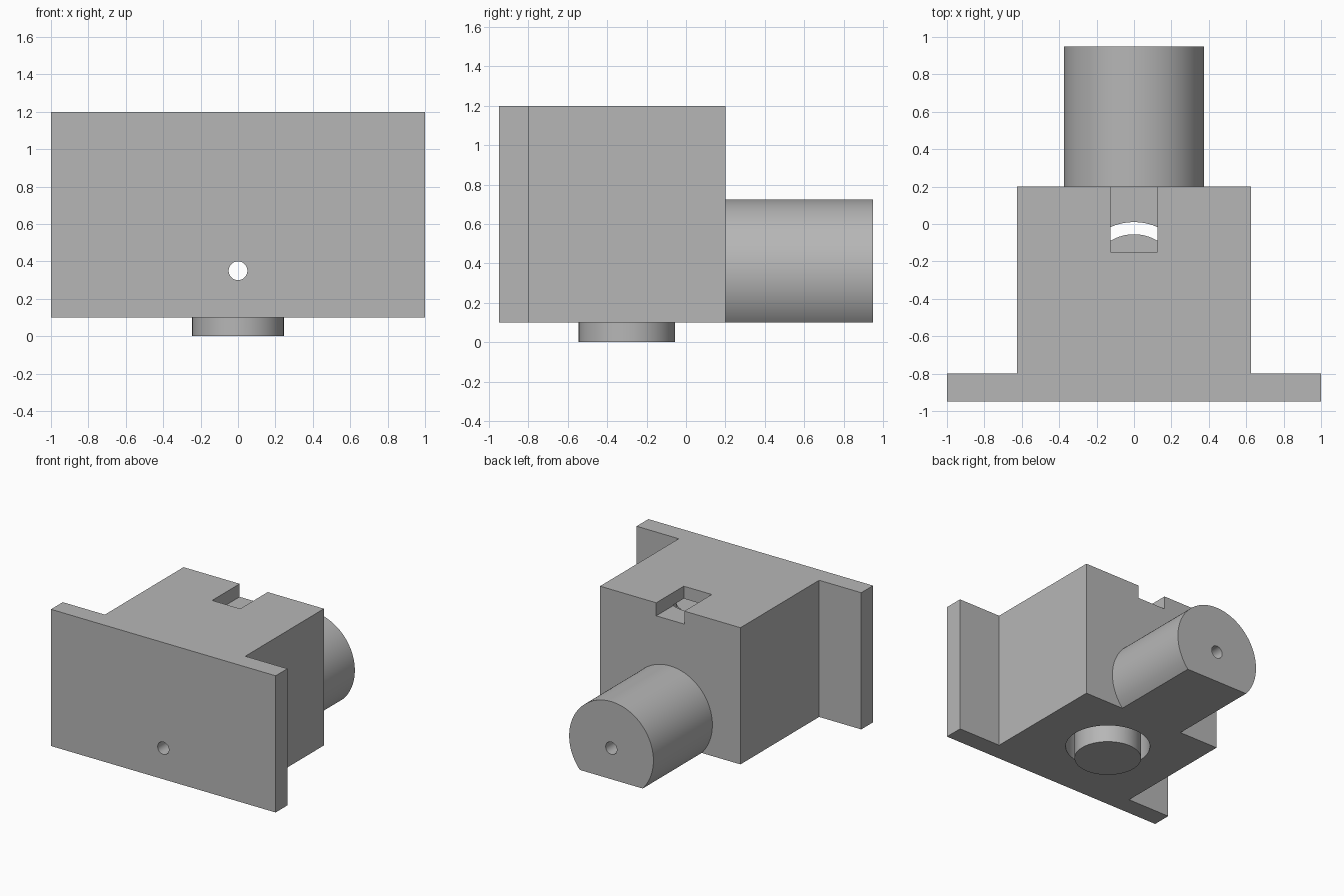
import bpy, bmesh, math
from mathutils import Matrix, Vector

cube = bpy.data.objects.get("Cube")
if cube:
    bpy.data.objects.remove(cube, do_unlink=True)

grey = bpy.data.materials.new("plain grey")
grey.use_nodes = True
colour = (0.47, 0.47, 0.47, 1)
grey.diffuse_color = colour
grey.node_tree.nodes["Principled BSDF"].inputs["Base Color"].default_value = colour

FLOOR, TOP, BACK = 0.1, 1.2, 0.2
AXIS_Z, BORE_R = 0.35, 0.05
PLUG_Y = -0.3


def prism(name, outline, direction):
    """Extrude a closed outline of 3D points along a direction."""
    bm = bmesh.new()
    face = bm.faces.new([bm.verts.new(p) for p in outline])
    moved = bmesh.ops.extrude_face_region(bm, geom=[face])["geom"]
    bmesh.ops.translate(bm, vec=Vector(direction),
                        verts=[v for v in moved if isinstance(v, bmesh.types.BMVert)])
    bmesh.ops.recalc_face_normals(bm, faces=bm.faces)
    mesh = bpy.data.meshes.new(name)
    bm.to_mesh(mesh)
    bm.free()
    mesh.materials.append(grey)
    obj = bpy.data.objects.new(name, mesh)
    bpy.context.collection.objects.link(obj)
    return obj


def upright(name, radius, z0, z1):
    """Vertical cylinder on the plug axis."""
    ring = [(radius * math.cos(a), PLUG_Y + radius * math.sin(a), z0)
            for a in (math.tau * i / 96 for i in range(96))]
    return prism(name, ring, (0, 0, z1 - z0))


def select(obj):
    bpy.ops.object.select_all(action='DESELECT')
    obj.select_set(True)
    bpy.context.view_layer.objects.active = obj


def cut(obj, cutter):
    select(obj)
    mod = obj.modifiers.new("cut", 'BOOLEAN')
    mod.operation = 'DIFFERENCE'
    mod.solver = 'EXACT'
    mod.object = cutter
    bpy.ops.object.modifier_apply(modifier=mod.name)


# Housing block with wide front flange, from a mirrored T outline
half = [(1, -0.95), (1, -0.8), (0.625, -0.8), (0.625, BACK)]
outline = half + [(-x, y) for x, y in reversed(half)]
housing = prism("housing", [(x, y, FLOOR) for x, y in outline], (0, 0, TOP - FLOOR))

# Round rear boss with a flat underside
start = math.asin((FLOOR - AXIS_Z) / 0.375)
sweep = math.pi - 2 * start
arc = [start + sweep * i / 80 for i in range(81)]
rear_boss = prism("rear_boss", [(0.375 * math.cos(a), BACK, AXIS_Z + 0.375 * math.sin(a))
                                for a in arc], (0, 0.75, 0))

# Plunger standing in the round well
plunger = upright("plunger", 0.245, 0, 1.05)

# Well, top notch and long bore
well = upright("well_cutter", 0.31, FLOOR - 0.2, 1.1)
notch = prism("notch_cutter", [(x, y, 1.095) for x, y in
              ((-0.125, -0.15), (0.125, -0.15), (0.125, 0.4), (-0.125, 0.4))], (0, 0, 0.3))
bore = prism("bore_cutter", [(BORE_R * math.cos(a), -1.2, AXIS_Z + BORE_R * math.sin(a))
             for a in (math.tau * i / 48 for i in range(48))], (0, 2.4, 0))
cut(housing, well)
cut(housing, notch)
for part in (housing, rear_boss, plunger):
    cut(part, bore)
for cutter in (well, notch, bore):
    bpy.data.objects.remove(cutter, do_unlink=True)

for part in (housing, rear_boss, plunger):
    select(part)
    bpy.ops.object.shade_smooth_by_angle(angle=math.radians(30))
